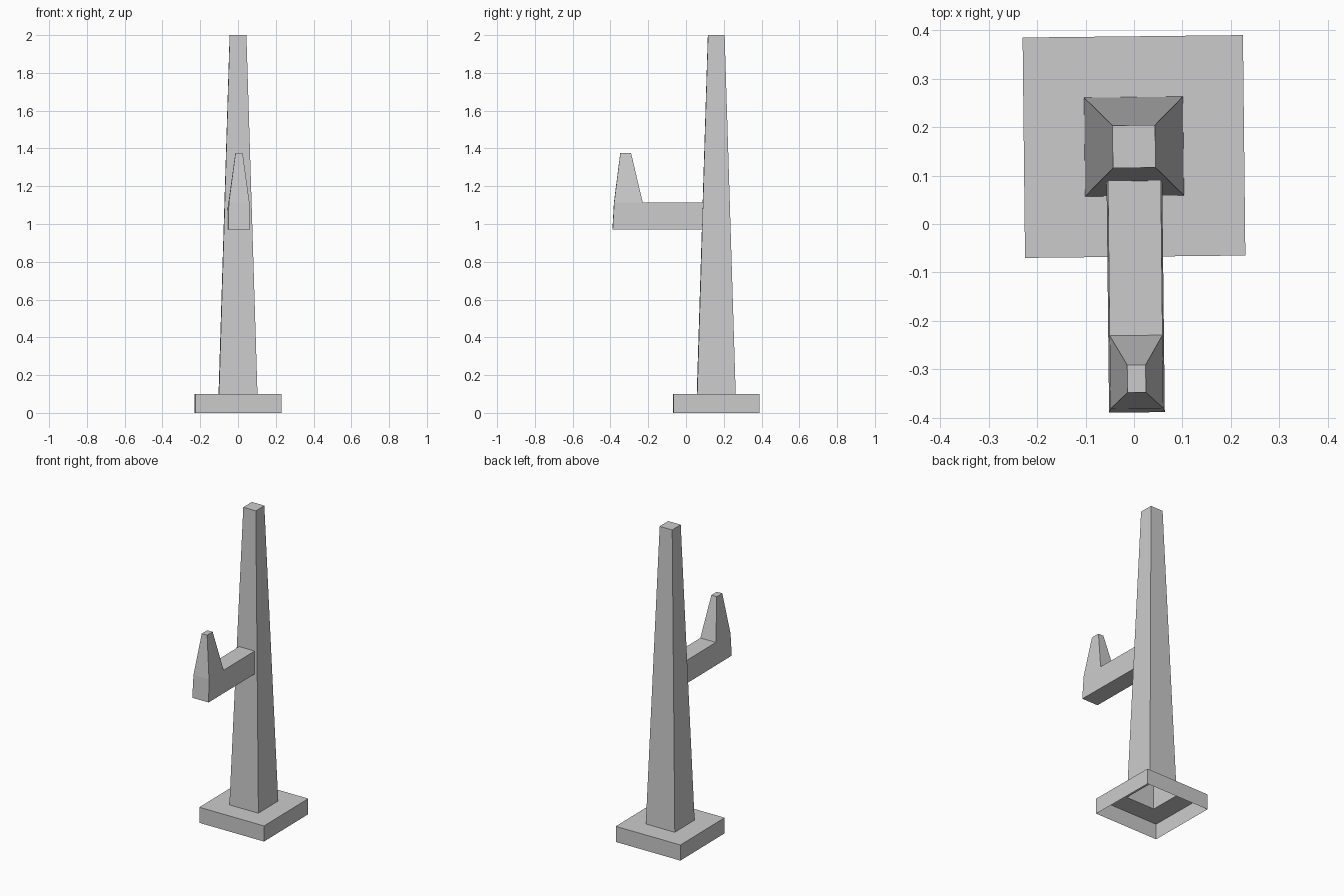
import bpy, bmesh
from mathutils import Vector

if "Cube" in bpy.data.objects:
    bpy.data.objects.remove(bpy.data.objects["Cube"])

CENTRE = (0, 0.16, 0)   # post axis
TURN = 0.011            # slight twist of the whole piece


def ring(bm, half, z):
    return [bm.verts.new((sx * half, sy * half, z))
            for sx, sy in ((-1, -1), (1, -1), (1, 1), (-1, 1))]


def loft(bm, sections):
    """Square rings (half size, z) joined by side faces; returns rings and bands."""
    rings = [ring(bm, h, z) for h, z in sections]
    bands = []
    for a, b in zip(rings, rings[1:]):
        bands.append([bm.faces.new((a[i], a[(i + 1) % 4], b[(i + 1) % 4], b[i]))
                      for i in range(4)])
    return rings, bands


def push(bm, face, fn):
    """Extrude one face and place its new corners with fn(old position)."""
    before = set(bm.faces)
    top = bmesh.ops.extrude_discrete_faces(bm, faces=[face])["faces"][0]
    for v in top.verts:
        v.co = fn(v.co.copy())
    return top, [f for f in bm.faces if f not in before and f is not top]


def finish(bm, name):
    bm.normal_update()
    me = bpy.data.meshes.new(name)
    bm.to_mesh(me)
    bm.free()
    ob = bpy.data.objects.new(name, me)
    ob.location = CENTRE
    ob.rotation_euler = (0, 0, TURN)
    bpy.context.collection.objects.link(ob)


def post_half(z):
    return 0.102 + (0.044 - 0.102) * (z - 0.1) / 1.9


# Base: open underneath, with a square hole under the hollow post
bm = bmesh.new()
loft(bm, [(0.2275, 0), (0.2275, 0.1), (0.102, 0.1)])
finish(bm, "base")

# Tapered post, capped on top
bm = bmesh.new()
rings, bands = loft(bm, [(post_half(z), z) for z in (0.1, 0.9, 1.2, 2.0)])
bm.faces.new(rings[-1])

# Arm root: panel set into the front of the post
Z0, Z1 = 0.97, 1.115
root = bands[1][0]
bm.normal_update()
bmesh.ops.inset_individual(bm, faces=[root], thickness=0.01)
for v in root.verts:
    z = Z1 if v.co.z > 1.05 else Z0
    w = 0.0545 if z == Z1 else 0.0575
    v.co = Vector((w if v.co.x > 0 else -w, -post_half(z), z))

# Arm: straight run, then the end block
face, _ = push(bm, root, lambda c: Vector((c.x, -0.39, c.z)))
face, sides = push(bm, face, lambda c: Vector((c.x, -0.541 if c.z > 1.05 else -0.549, c.z)))

# Upturned tapered tip grown from the top of the end block
top = max(sides, key=lambda f: f.calc_center_median().z)
push(bm, top, lambda c: Vector((0.019 if c.x > 0 else -0.019,
                                -0.451 if c.y > -0.45 else -0.508, 1.375)))
finish(bm, "post_and_arm")
